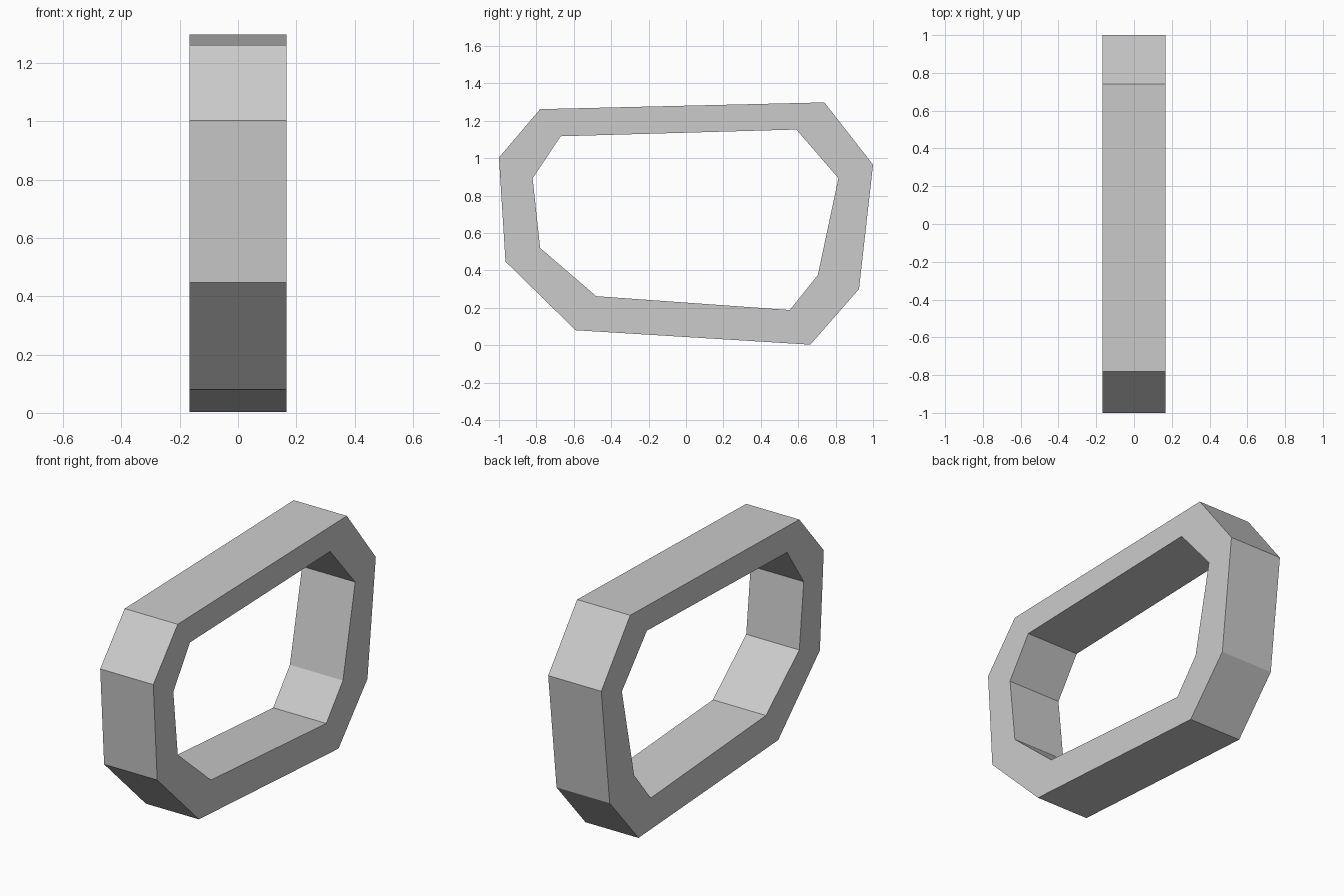
import bpy, bmesh

cube = bpy.data.objects.get("Cube")
if cube:
    bpy.data.objects.remove(cube, do_unlink=True)

# Plain grey material
grey = bpy.data.materials.new("plain_grey")
grey.use_nodes = True
colour = (0.6, 0.6, 0.6, 1)
grey.diffuse_color = colour
grey.node_tree.nodes["Principled BSDF"].inputs["Base Color"].default_value = colour

# Side profiles (y, z), matched corner by corner
HALF_WIDTH = 0.167
outer = [(-0.59, 0.08), (0.665, 0.003), (0.925, 0.30), (1.0, 0.965),
         (0.74, 1.298), (-0.78, 1.262), (-1.0, 1.003), (-0.965, 0.447)]
inner = [(-0.48, 0.262), (0.555, 0.188), (0.705, 0.375), (0.815, 0.893),
         (0.59, 1.153), (-0.67, 1.117), (-0.82, 0.893), (-0.78, 0.52)]

# Ring frame: loops in order around the cross-section, bridged together
bm = bmesh.new()
loops = [[bm.verts.new((x, y, z)) for y, z in profile]
         for x, profile in ((-HALF_WIDTH, outer), (HALF_WIDTH, outer),
                            (HALF_WIDTH, inner), (-HALF_WIDTH, inner))]
count = len(outer)
for k, a in enumerate(loops):
    b = loops[(k + 1) % 4]
    for i in range(count):
        j = (i + 1) % count
        bm.faces.new((a[i], a[j], b[j], b[i]))
bmesh.ops.recalc_face_normals(bm, faces=bm.faces)

mesh = bpy.data.meshes.new("ring_frame")
bm.to_mesh(mesh)
bm.free()
mesh.materials.append(grey)
frame = bpy.data.objects.new("ring_frame", mesh)
bpy.context.collection.objects.link(frame)
